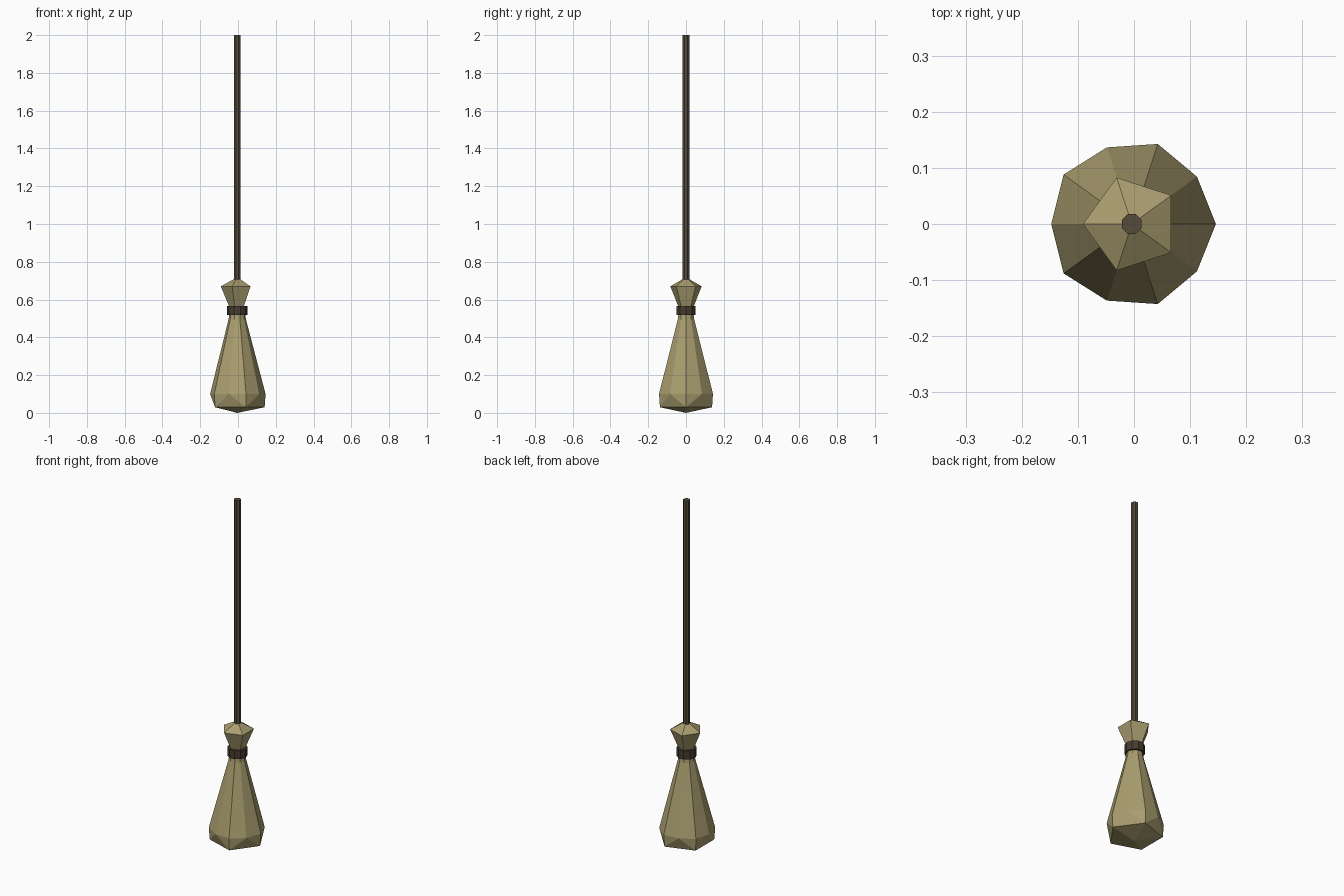
import bpy, bmesh
from math import cos, sin, pi

if "Cube" in bpy.data.objects:
    bpy.data.objects.remove(bpy.data.objects["Cube"])

CX = -0.004  # axis of the broom, so the bristle bounds are centred


def material(name, color):
    m = bpy.data.materials.new(name)
    m.diffuse_color = (*color, 1)
    m.use_nodes = True
    m.node_tree.nodes["Principled BSDF"].inputs["Base Color"].default_value = m.diffuse_color
    return m


straw = material("straw", (0.40, 0.34, 0.16))
wood = material("dark_wood", (0.09, 0.07, 0.042))
cord = material("cord", (0.06, 0.045, 0.03))


def ring(bm, n, r, z, start=0.0):
    return [bm.verts.new((CX + r * cos(start + 2 * pi * i / n),
                          r * sin(start + 2 * pi * i / n), z)) for i in range(n)]


def bridge(bm, a, b):
    n = len(a)
    for i in range(n):
        bm.faces.new((a[i], a[(i + 1) % n], b[(i + 1) % n], b[i]))


def finish(bm, name, mat):
    bmesh.ops.recalc_face_normals(bm, faces=bm.faces[:])
    me = bpy.data.meshes.new(name)
    bm.to_mesh(me)
    bm.free()
    me.materials.append(mat)
    ob = bpy.data.objects.new(name, me)
    bpy.context.collection.objects.link(ob)


def lathe(name, mat, n, profile, start=0.0):
    bm = bmesh.new()
    rings = [ring(bm, n, r, z, start) for r, z in profile]
    for a, b in zip(rings, rings[1:]):
        bridge(bm, a, b)
    bm.faces.new(rings[0])
    bm.faces.new(rings[-1])
    finish(bm, name, mat)


# Handle
lathe("handle", wood, 8, [(0.019, 0.60), (0.019, 2.0)], pi / 8)

# Binding band
lathe("binding", cord, 10, [(0.053, 0.517), (0.053, 0.566)])

# Five-sided straw crown above the binding
lathe("straw_crown", straw, 5, [(0.040, 0.53), (0.044, 0.566), (0.087, 0.67), (0.018, 0.708)], pi / 5)

# Bristles: ten-sided skirt closing to a five-sided, slightly pointed base
bm = bmesh.new()
neck_top = ring(bm, 10, 0.040, 0.54)
neck = ring(bm, 10, 0.046, 0.495)
skirt = ring(bm, 10, 0.150, 0.10)
for i in range(1, 10, 2):
    skirt[i].co.x = CX + (skirt[i].co.x - CX) * 0.957
    skirt[i].co.y *= 0.957
base = ring(bm, 5, 0.145, 0.03)
tip = bm.verts.new((CX, 0, 0.0))
bm.faces.new(neck_top)
bridge(bm, neck_top, neck)
bridge(bm, neck, skirt)
for i in range(5):
    j = (i + 1) % 5
    mid = skirt[2 * i + 1]
    bm.faces.new((skirt[2 * i], mid, base[i]))
    bm.faces.new((mid, skirt[2 * j], base[j]))
    bm.faces.new((mid, base[j], base[i]))
    bm.faces.new((base[i], base[j], tip))
finish(bm, "bristles", straw)
